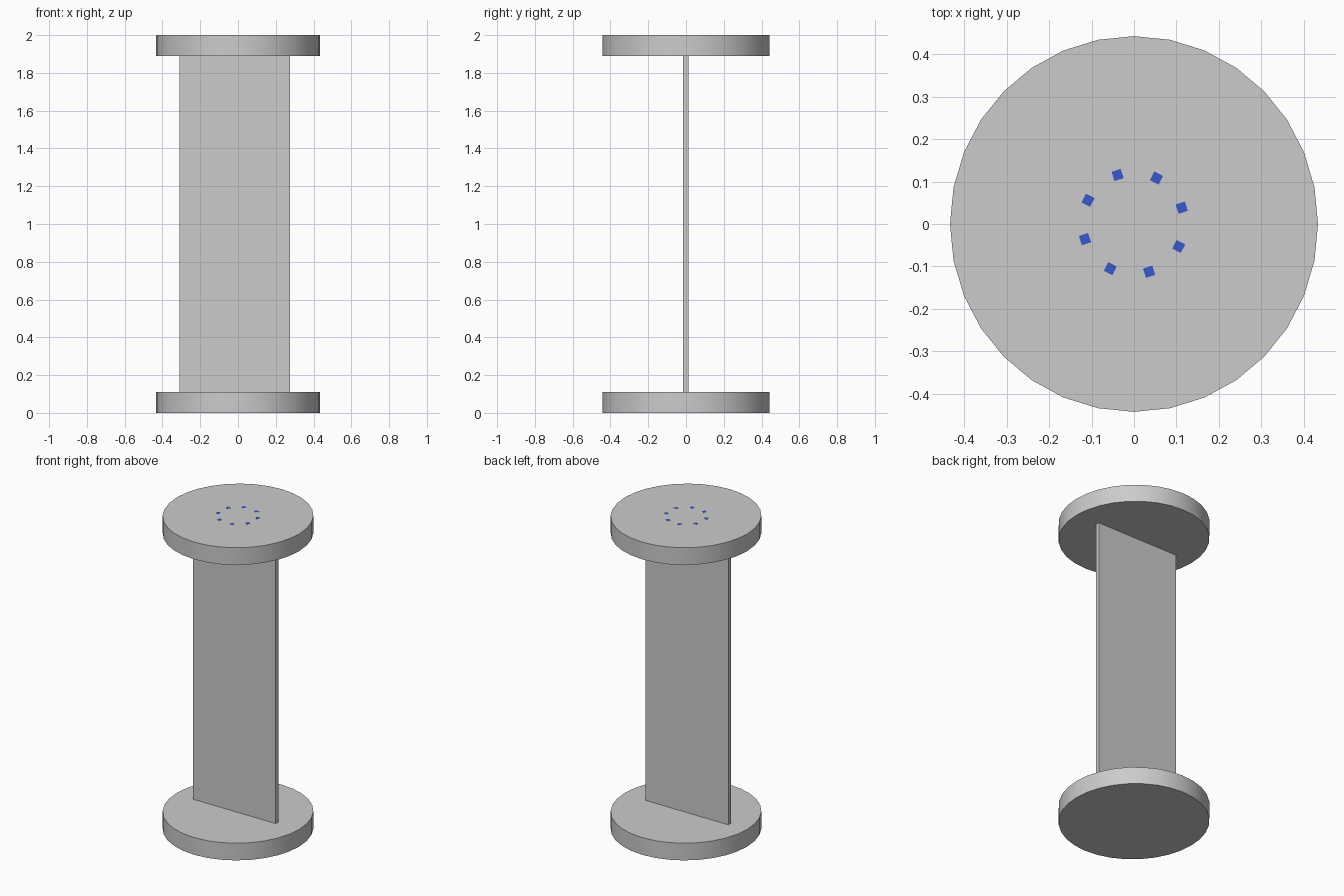
import bpy
import math

if "Cube" in bpy.data.objects:
    bpy.data.objects.remove(bpy.data.objects["Cube"])

RX, RY = 0.434, 0.443      # disc radii
THICK = 0.11               # disc thickness
HEIGHT = 2.0


def disc(name, z):
    bpy.ops.mesh.primitive_cylinder_add(vertices=32, radius=1, depth=THICK, location=(0, 0, z))
    ob = bpy.context.object
    ob.name = name
    ob.scale = (RX, RY, 1)
    bpy.ops.object.transform_apply(location=False, rotation=False, scale=True)
    bpy.ops.object.shade_smooth_by_angle(angle=math.radians(30))
    return ob


def box(name, center, size, turn=0.0):
    bpy.ops.mesh.primitive_cube_add(size=1, location=center, rotation=(0, 0, turn))
    ob = bpy.context.object
    ob.name = name
    ob.scale = size
    bpy.ops.object.transform_apply(location=False, rotation=False, scale=True)
    return ob


# Round end plates
disc("base_plate", THICK / 2)
disc("top_plate", HEIGHT - THICK / 2)

# Flat upright panel, slightly off centre
box("upright_panel", (-0.016, -0.001, HEIGHT / 2), (0.585, 0.028, HEIGHT - 2 * THICK))

# Ring of small blue markers set in the top plate
blue = bpy.data.materials.new("marker_blue")
blue.diffuse_color = (0.04, 0.1, 0.6, 1)
blue.use_nodes = True
blue.node_tree.nodes["Principled BSDF"].inputs["Base Color"].default_value = blue.diffuse_color
for i in range(8):
    a = math.radians(18 + 45 * i)
    marker = box(f"top_marker_{i + 1}",
                 (-0.0015 + 0.12 * math.cos(a), 0.0015 + 0.12 * math.sin(a), HEIGHT - 0.0045),
                 (0.023, 0.023, 0.01), a)
    marker.data.materials.append(blue)
